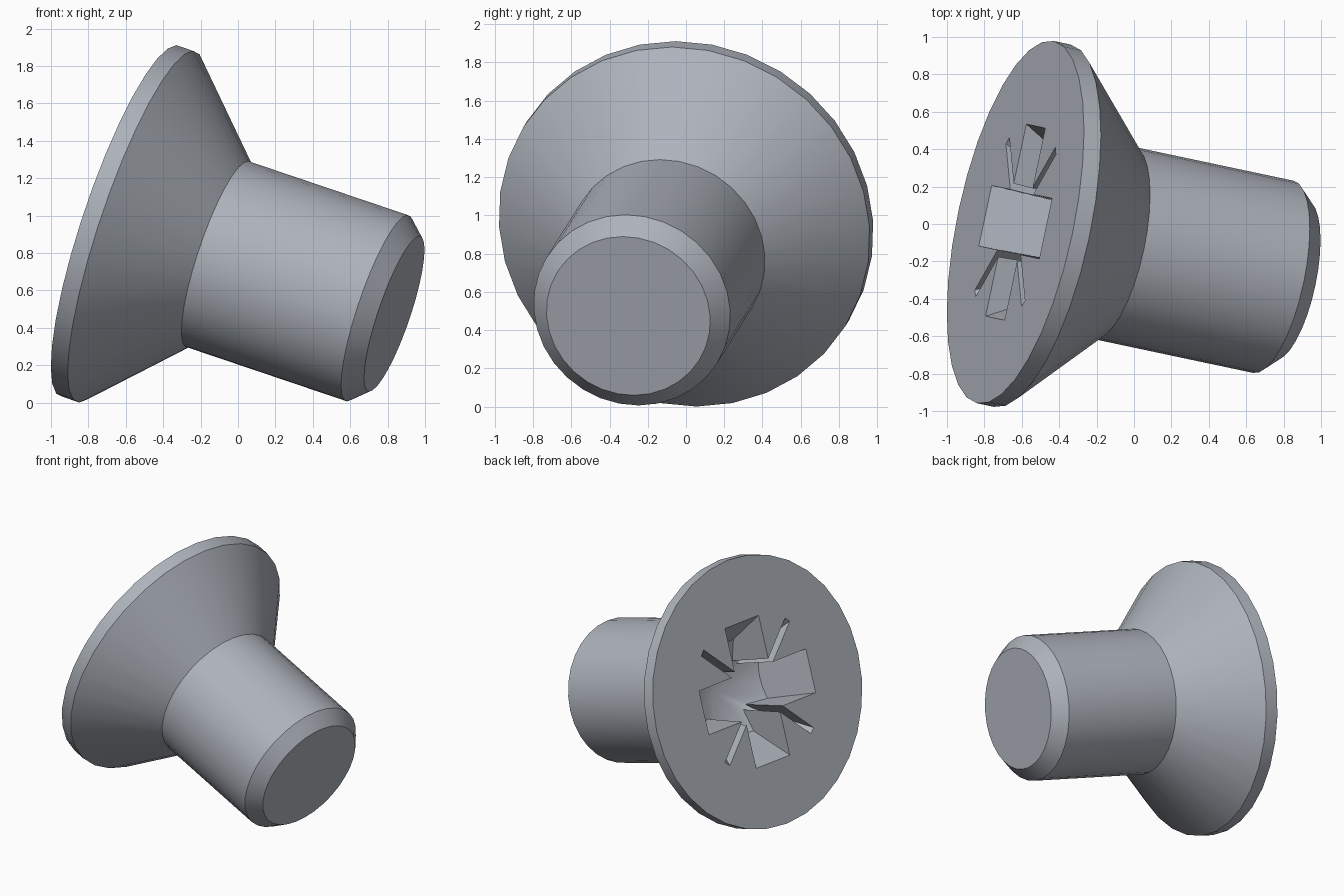
import bpy
import bmesh
import math
from mathutils import Matrix, Vector

if "Cube" in bpy.data.objects:
    bpy.data.objects.remove(bpy.data.objects["Cube"])

# Frame: local z runs from the head face down the shaft, x and y lie along the recess wings
AXIS = Vector((1, -0.212, -0.338)).normalized()
U = Vector((0.212, 1, 0)).normalized()
V = AXIS.cross(U)
CENTRE = Vector((-0.634, 0.01, 0.971))
SIDES = 32

steel = bpy.data.materials.new("steel grey")
steel.diffuse_color = (0.42, 0.45, 0.50, 1)
steel.use_nodes = True
steel.node_tree.nodes["Principled BSDF"].inputs["Base Color"].default_value = steel.diffuse_color


def make_object(name, bm):
    bmesh.ops.recalc_face_normals(bm, faces=bm.faces)
    mesh = bpy.data.meshes.new(name)
    bm.to_mesh(mesh)
    bm.free()
    mesh.materials.append(steel)
    obj = bpy.data.objects.new(name, mesh)
    bpy.context.collection.objects.link(obj)
    return obj


def lathe(name, profile, sides=SIDES):
    """Closed solid turned around local z from (radius, depth) points."""
    bm = bmesh.new()
    rings = []
    for r, z in profile:
        if r == 0:
            rings.append([bm.verts.new((0, 0, z))] * sides)
        else:
            rings.append([bm.verts.new((r * math.cos(2 * math.pi * i / sides),
                                        r * math.sin(2 * math.pi * i / sides), z))
                          for i in range(sides)])
    for a, b in zip(rings, rings[1:]):
        for i in range(sides):
            j = (i + 1) % sides
            corners = [a[i], a[j], b[j], b[i]]
            bm.faces.new(list(dict.fromkeys(corners)))
    for ring in (rings[0], rings[-1]):
        if ring[0] != ring[1]:
            bm.faces.new(ring)
    return make_object(name, bm)


def tapered_bar(name, reach, end_slope, half_width, side_slope, angle, top):
    """Bar across the centre that shrinks with depth."""
    bm = bmesh.new()
    turn = Matrix.Rotation(angle, 3, 'Z')
    rings = []
    for z in (top, 0.6):
        l, w = reach - end_slope * z, half_width - side_slope * z
        rings.append([bm.verts.new(turn @ Vector((x * l, y * w, z)))
                      for x, y in ((-1, -1), (1, -1), (1, 1), (-1, 1))])
    a, b = rings
    bm.faces.new(a)
    bm.faces.new(b)
    for i in range(4):
        j = (i + 1) % 4
        bm.faces.new((a[i], a[j], b[j], b[i]))
    return make_object(name, bm)


def combine(target, tool, operation):
    mod = target.modifiers.new(operation.lower(), 'BOOLEAN')
    mod.operation = operation
    mod.solver = 'EXACT'
    mod.object = tool
    bpy.context.view_layer.objects.active = target
    bpy.ops.object.modifier_apply(modifier=mod.name)
    bpy.data.objects.remove(tool)


# Screw body: rim, countersunk head, shaft and chamfered tip
screw = lathe("countersunk_screw", [
    (0.99, 0), (0.99, 0.097), (0.525, 0.566),
    (0.525, 1.485), (0.437, 1.582)])

# Drive recess: core, two wide wings and two thin diagonal slits
recess = lathe("drive_recess", [(0.265, -0.07), (0.16, 0.62)])
for k in range(2):
    wing = tapered_bar("wing", 0.525, 0.55, 0.165, 0.03, k * math.pi / 2, -0.04 - 0.01 * k)
    combine(recess, wing, 'UNION')
for k in range(2):
    slit = tapered_bar("slit", 0.59, 0.8, 0.025, 0.01, math.pi / 4 + k * math.pi / 2,
                       -0.08 - 0.01 * k)
    combine(recess, slit, 'UNION')

# Conical floor of the recess
floor_cone = lathe("floor_cone", [(1.144, -0.02), (0, 0.5)])
combine(recess, floor_cone, 'INTERSECT')
combine(screw, recess, 'DIFFERENCE')

# Tilt into the resting pose
pose = Matrix((U, V, AXIS)).transposed().to_4x4()
pose.translation = CENTRE
screw.data.transform(pose)
screw.data.update()

# Smooth turned surfaces with crisp edges
bpy.ops.object.select_all(action='DESELECT')
screw.select_set(True)
bpy.context.view_layer.objects.active = screw
bpy.ops.object.shade_smooth_by_angle(angle=math.radians(30))
